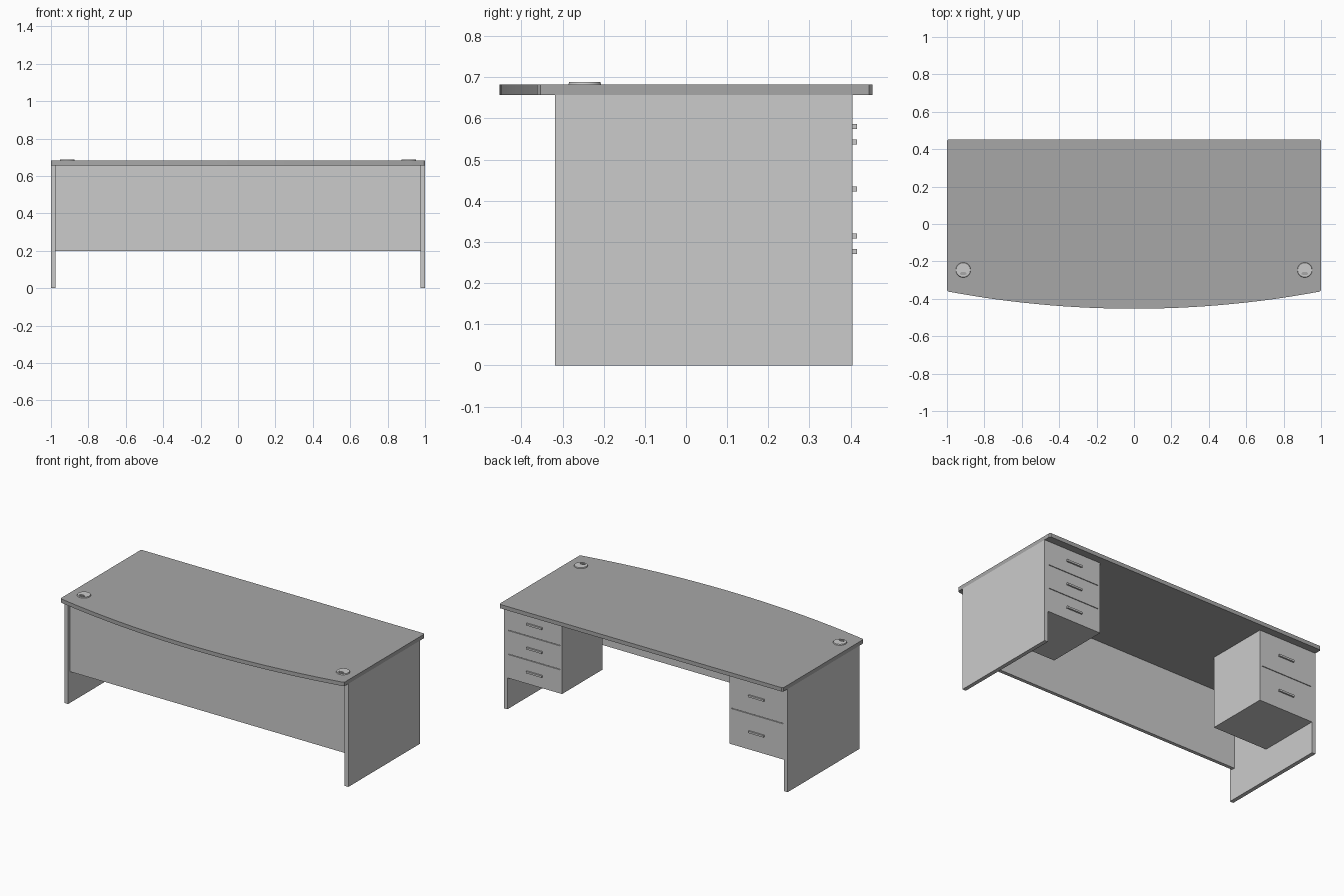
import bpy, bmesh, math

if "Cube" in bpy.data.objects:
    bpy.data.objects.remove(bpy.data.objects["Cube"])

TOP_Z0, TOP_Z1 = 0.657, 0.682
LEG_T = 0.025
BACK_Y = 0.405
PED_Z0 = 0.2


def link(name, bm):
    bmesh.ops.recalc_face_normals(bm, faces=bm.faces)
    me = bpy.data.meshes.new(name)
    bm.to_mesh(me)
    bm.free()
    ob = bpy.data.objects.new(name, me)
    bpy.context.collection.objects.link(ob)
    return ob


def box(name, x, y, z):
    bm = bmesh.new()
    bmesh.ops.create_cube(bm, size=1)
    for v in bm.verts:
        for i, (a, b) in enumerate((x, y, z)):
            v.co[i] = (a + b) / 2 + v.co[i] * (b - a)
    return link(name, bm)


def prism(name, outline, z0, z1):
    bm = bmesh.new()
    face = bm.faces.new([bm.verts.new((x, y, z0)) for x, y in outline])
    ext = bmesh.ops.extrude_face_region(bm, geom=[face])
    for v in ext["geom"]:
        if isinstance(v, bmesh.types.BMVert):
            v.co.z = z1
    return link(name, bm)


def cut(ob, cutter):
    m = ob.modifiers.new("cut", "BOOLEAN")
    m.operation = "DIFFERENCE"
    m.solver = "EXACT"
    m.object = cutter
    cutter.hide_render = True
    cutter.hide_viewport = True


def mid(x0, x1):
    return tuple(sorted((x0, x1)))


# desk top: bowed front edge, clipped corners at the back
c, end_y, mid_y, back = 0.008, -0.36, -0.453, 0.453
sag = end_y - mid_y
R = (1 + sag * sag) / (2 * sag)
half = math.asin((1 - c) / R)
N = 32
outline = [(1, back - c), (1 - c, back), (-1 + c, back), (-1, back - c), (-1, end_y + 0.006)]
for i in range(N + 1):
    a = -half + 2 * half * i / N
    outline.append((R * math.sin(a), mid_y + R - R * math.cos(a)))
outline.append((1, end_y + 0.006))
top = prism("desk_top", outline, TOP_Z0, TOP_Z1)
mat = bpy.data.materials.new("dark_grey")
mat.diffuse_color = (0.39, 0.39, 0.39, 1)
mat.use_nodes = True
mat.node_tree.nodes["Principled BSDF"].inputs["Base Color"].default_value = mat.diffuse_color
top.data.materials.append(mat)

# front modesty panel
box("modesty_panel", (-1 + LEG_T, 1 - LEG_T), (-0.30, -0.278), (PED_Z0, TOP_Z0))

for s, side, count in ((1, "right", 3), (-1, "left", 2)):
    # slab leg
    box(side + "_leg", mid(s * (1 - LEG_T), s), (-0.318, BACK_Y), (0, TOP_Z0))

    # drawer pedestal with thin grooves between the drawers
    inner, outer = 0.59, 1 - LEG_T
    ped = box(side + "_pedestal", mid(s * inner, s * outer), (0, BACK_Y), (PED_Z0, TOP_Z0))
    h = (TOP_Z0 - PED_Z0) / count
    cx = s * (inner + outer) / 2
    for i in range(count):
        z = PED_Z0 + h * (i + 0.5)
        box(f"{side}_handle_{i + 1}", (cx - 0.055, cx + 0.055),
            (BACK_Y, BACK_Y + 0.01), (z - 0.006, z + 0.006))
        if i:
            zg = PED_Z0 + h * i
            cut(ped, box(f"{side}_groove_cutter_{i}", mid(s * (inner + 0.015), s * (outer - 0.008)),
                         (BACK_Y - 0.012, BACK_Y + 0.02), (zg - 0.002, zg + 0.002)))

    # cable grommet: low tapered disc with an oval cable hole
    gx, gy = s * 0.913, -0.246
    bpy.ops.mesh.primitive_cone_add(vertices=32, radius1=0.04, radius2=0.038, depth=0.006,
                                    location=(gx, gy, TOP_Z1 + 0.003))
    grommet = bpy.context.object
    grommet.name = side + "_grommet"
    hole = [(gx + 0.018 * math.cos(t * math.pi / 12), gy - 0.019 + 0.009 * math.sin(t * math.pi / 12))
            for t in range(24)]
    cut(grommet, prism(side + "_grommet_cutter", hole, TOP_Z1 - 0.01, TOP_Z1 + 0.02))
    bpy.ops.object.shade_smooth_by_angle()
